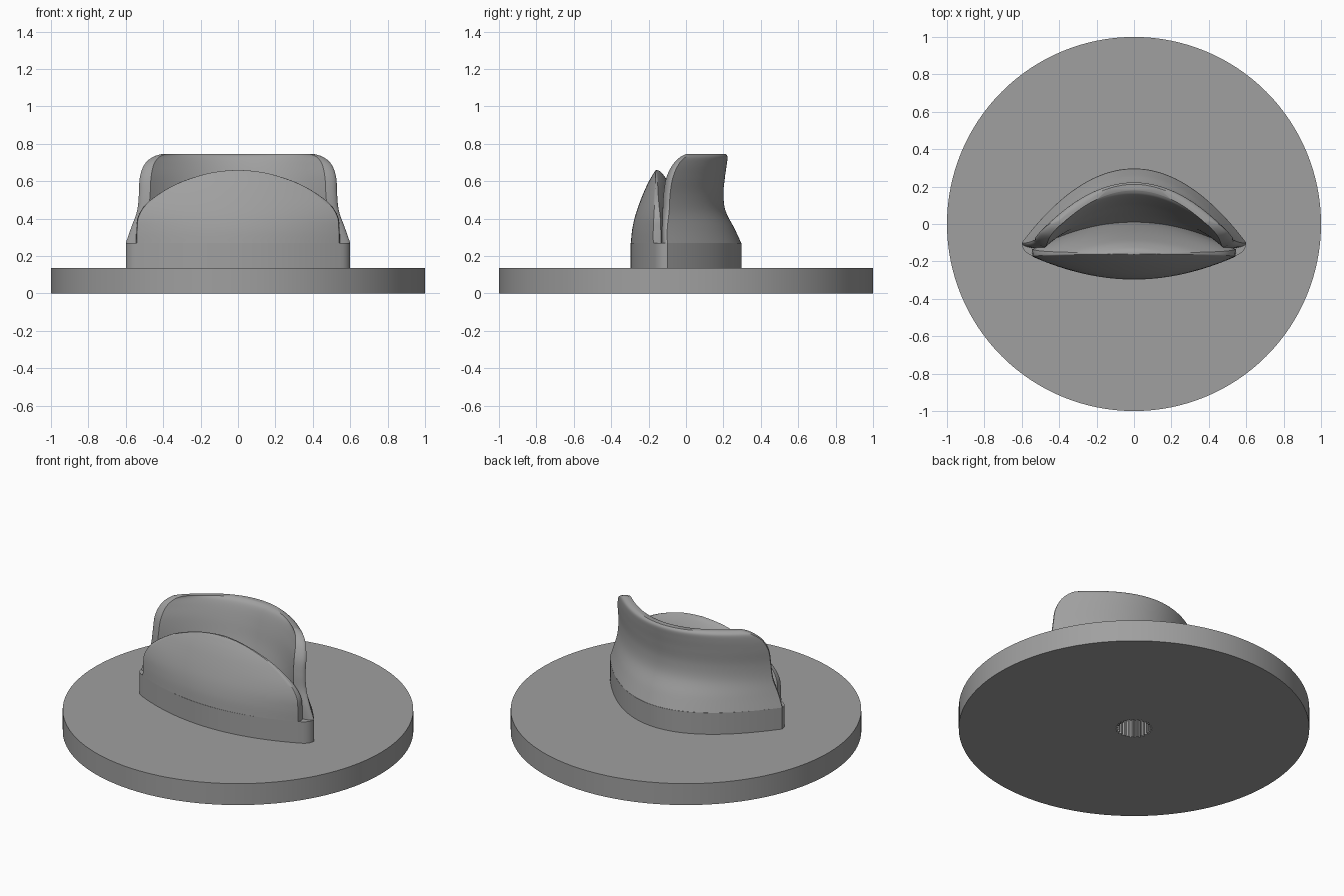
import bpy, bmesh, math

if "Cube" in bpy.data.objects:
    bpy.data.objects.remove(bpy.data.objects["Cube"])

grey = bpy.data.materials.new("plain_grey")
grey.diffuse_color = (0.35, 0.35, 0.35, 1)
grey.use_nodes = True
grey.node_tree.nodes["Principled BSDF"].inputs["Base Color"].default_value = grey.diffuse_color


def finish(name, bm):
    bmesh.ops.recalc_face_normals(bm, faces=bm.faces)
    me = bpy.data.meshes.new(name)
    bm.to_mesh(me)
    bm.free()
    me.materials.append(grey)
    ob = bpy.data.objects.new(name, me)
    bpy.context.collection.objects.link(ob)
    return ob


def smooth(ob, angle=35):
    bpy.ops.object.select_all(action='DESELECT')
    ob.select_set(True)
    bpy.context.view_layer.objects.active = ob
    bpy.ops.object.shade_smooth_by_angle(angle=math.radians(angle))


def skin(name, rings):
    """Bridge a stack of equal rings and close both ends."""
    bm = bmesh.new()
    vs = [[bm.verts.new(p) for p in r] for r in rings]
    n = len(vs[0])
    for a, b in zip(vs, vs[1:]):
        for i in range(n):
            j = (i + 1) % n
            bm.faces.new((a[i], a[j], b[j], b[i]))
    bm.faces.new(vs[0][::-1])
    bm.faces.new(vs[-1])
    return finish(name, bm)


def lens(z, X, yb, yeb, yf, yef, inset, n=48, m=6):
    """Ring of a back parabola, a front parabola and two rounded ends."""
    ts = [2 * i / n - 1 for i in range(n + 1)]
    back = [(X * t, yb + (yeb - yb) * t * t, z) for t in ts]
    front = [((X - inset) * t, yf + (yef - yf) * t * t, z) for t in reversed(ts)]
    ctrl = 0.3 * yeb + 0.7 * yef
    cap = []
    for i in range(1, m):
        s = i / m
        w0, w1, w2 = (1 - s) ** 2, 2 * s * (1 - s), s * s
        cap.append(((w0 + w1) * X + w2 * (X - inset),
                    w0 * yeb + w1 * ctrl + w2 * yef, z))
    left = [(-x, y, zz) for x, y, zz in reversed(cap)]
    return back + cap + front + left


def spline(rows, sub=6):
    """Smooth interpolation through the profile rows."""
    out = []
    for i in range(len(rows) - 1):
        p0, p1 = rows[max(i - 1, 0)], rows[i]
        p2, p3 = rows[i + 1], rows[min(i + 2, len(rows) - 1)]
        for k in range(sub):
            t = k / sub
            out.append([0.5 * (2 * b + (c - a) * t + (2 * a - 5 * b + 4 * c - d) * t * t
                               + (3 * b - a - 3 * c + d) * t ** 3)
                        for a, b, c, d in zip(p0, p1, p2, p3)])
    out.append(rows[-1])
    return out


def circle(r, z, n):
    return [(r(i) * math.cos(2 * math.pi * i / n),
             r(i) * math.sin(2 * math.pi * i / n), z) for i in range(n)]


# Round base disc and the plinth that carries the grip
disc = skin("base_disc", [circle(lambda i: 1, z, 128) for z in (0, 0.135)])
plinth = skin("plinth", [lens(z, 0.6, 0.297, -0.1, -0.297, -0.17, 0.055)
                         for z in (0.135, 0.27)])

# Splined shaft socket cut up from below
cutter = skin("socket_cutter", [circle(lambda i: 0.104 if i % 4 < 2 else 0.09, z, 96)
                                for z in (-0.05, 0.25)])
cutter.hide_render = True
for ob in (disc, plinth):
    mod = ob.modifiers.new("socket", 'BOOLEAN')
    mod.operation = 'DIFFERENCE'
    mod.solver = 'EXACT'
    mod.object = cutter
    bpy.context.view_layer.objects.active = ob
    bpy.ops.object.modifier_apply(modifier=mod.name)
    smooth(ob, 30)
bpy.data.objects.remove(cutter)

# Curved rear wing: z, half width, back y, back end y, front y, front end y, inset
wing = [
    (0.27, 0.60, 0.295, -0.10, 0.01, -0.13, 0.07),
    (0.35, 0.572, 0.258, -0.10, 0.04, -0.13, 0.06),
    (0.44, 0.54, 0.212, -0.09, 0.07, -0.125, 0.06),
    (0.53, 0.53, 0.20, -0.085, 0.098, -0.12, 0.06),
    (0.62, 0.525, 0.208, -0.07, 0.12, -0.105, 0.06),
    (0.69, 0.50, 0.218, -0.04, 0.14, -0.07, 0.05),
    (0.73, 0.455, 0.222, -0.002, 0.158, -0.03, 0.035),
    (0.747, 0.40, 0.212, 0.02, 0.18, 0.005, 0.02),
]
smooth(skin("rear_wing", [lens(*r) for r in spline(wing)]), 45)

# Front thumb lobe with a straight ridge, same columns
lobe = [
    (0.27, 0.545, 0.01, -0.135, -0.295, -0.175, 0.004),
    (0.34, 0.543, -0.005, -0.135, -0.288, -0.175, 0.004),
    (0.41, 0.535, -0.025, -0.138, -0.273, -0.172, 0.004),
    (0.48, 0.49, -0.048, -0.145, -0.25, -0.168, 0.004),
    (0.55, 0.395, -0.075, -0.15, -0.222, -0.165, 0.003),
    (0.60, 0.295, -0.098, -0.152, -0.198, -0.163, 0.002),
    (0.64, 0.17, -0.125, -0.155, -0.175, -0.162, 0.001),
    (0.655, 0.08, -0.142, -0.156, -0.165, -0.161, 0.001),
    (0.66, 0.01, -0.155, -0.158, -0.162, -0.16, 0.0005),
]
smooth(skin("front_lobe", [lens(*r) for r in spline(lobe)]), 45)
